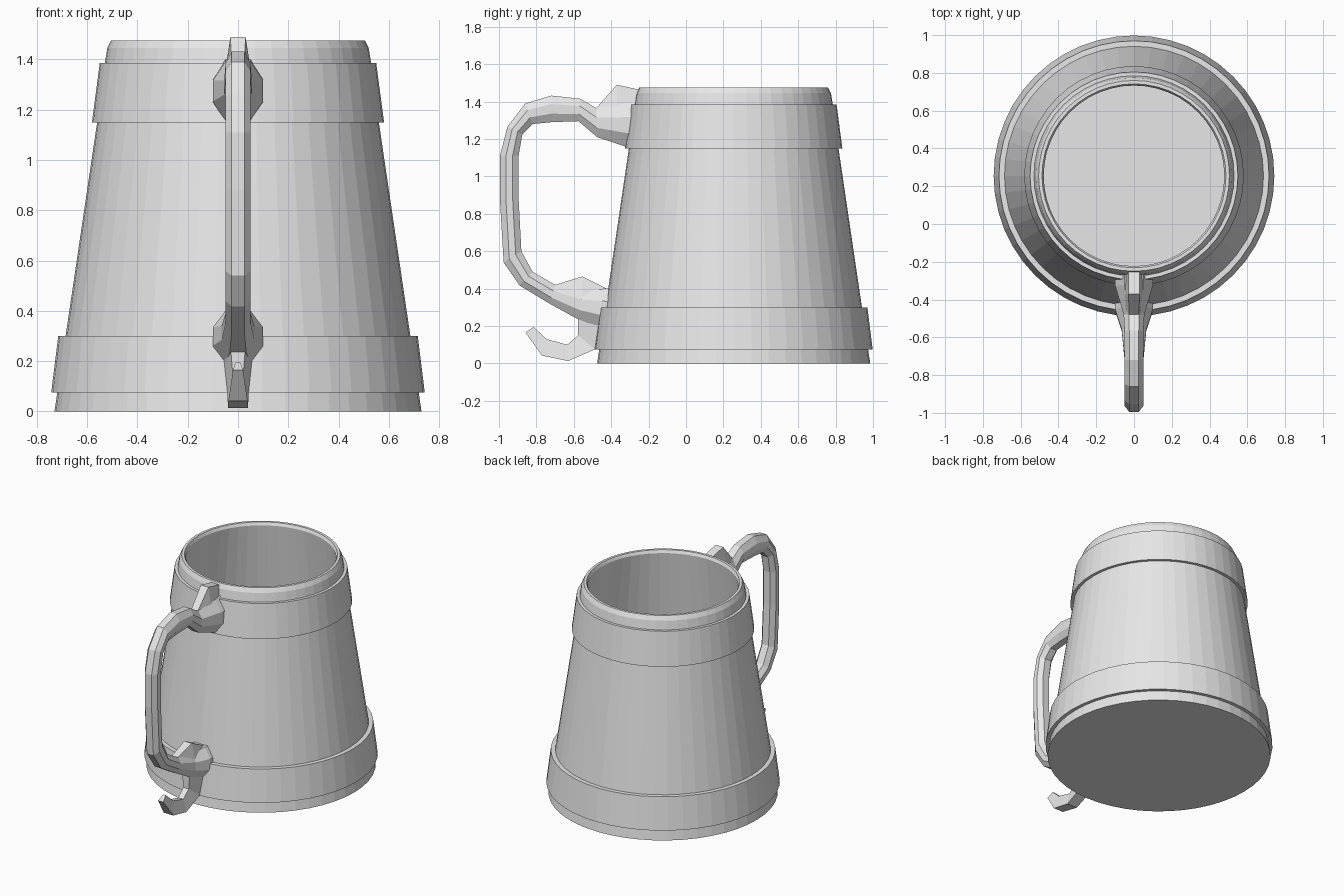
import bpy, bmesh, math

if "Cube" in bpy.data.objects:
    bpy.data.objects.remove(bpy.data.objects["Cube"])

CY = 0.255      # mug axis in y
SIDES = 48

grey = bpy.data.materials.new("plain_grey")
grey.diffuse_color = (0.8, 0.8, 0.8, 1)
grey.use_nodes = True
grey.node_tree.nodes["Principled BSDF"].inputs["Base Color"].default_value = grey.diffuse_color


def finish(bm, name):
    bmesh.ops.recalc_face_normals(bm, faces=bm.faces)
    mesh = bpy.data.meshes.new(name)
    bm.to_mesh(mesh)
    bm.free()
    mesh.materials.append(grey)
    obj = bpy.data.objects.new(name, mesh)
    bpy.context.collection.objects.link(obj)
    return obj


def skin(bm, rings, closed=False):
    """Bridge consecutive rings of vertices with quads."""
    pairs = list(zip(rings, rings[1:]))
    if closed:
        pairs.append((rings[-1], rings[0]))
    for a, b in pairs:
        n = len(a)
        for i in range(n):
            j = (i + 1) % n
            bm.faces.new((a[i], a[j], b[j], b[i]))


def lathe(name, profile, closed=False):
    """Turn (radius, z) points around the mug axis."""
    bm = bmesh.new()
    rings = []
    for r, z in profile:
        rings.append([bm.verts.new((r * math.cos(2 * math.pi * i / SIDES),
                                    CY + r * math.sin(2 * math.pi * i / SIDES), z))
                      for i in range(SIDES)])
    skin(bm, rings, closed)
    if not closed:
        bm.faces.new(rings[0])
        bm.faces.new(rings[-1])
    return finish(bm, name)


def loft(name, sections, shape):
    """Sections are (outer yz, inner yz, half width); shape is (width factor, t outer to inner)."""
    bm = bmesh.new()
    rings = []
    for (oy, oz), (iy, iz), w in sections:
        half = [(k * w, oy + (iy - oy) * t, oz + (iz - oz) * t) for k, t in shape]
        ring = half + [(-x, y, z) for x, y, z in reversed(half)]
        rings.append([bm.verts.new(p) for p in ring])
    skin(bm, rings)
    bm.faces.new(rings[0])
    bm.faces.new(rings[-1])
    return finish(bm, name)


# Hollow tapered vessel with bevelled rim
lathe("mug_body", [(0.73, 0), (0.553, 1.2), (0.53, 1.385), (0.52, 1.445), (0.505, 1.475),
                   (0.487, 1.475), (0.478, 1.455), (0.67, 0.09)])

# Raised bands
lathe("lower_band", [(0.70, 0.075), (0.743, 0.075), (0.715, 0.30), (0.67, 0.30)], True)
lathe("upper_band", [(0.54, 1.15), (0.581, 1.15), (0.55, 1.385), (0.515, 1.385)], True)

# Octagonal handle, from top mount to bottom mount
OCT = [(0.5, 0), (1, 0.32), (1, 0.68), (0.5, 1)]
loft("handle", [
    ((-0.27, 1.40), (-0.30, 1.15), 0.10),
    ((-0.325, 1.39), (-0.325, 1.16), 0.10),
    ((-0.48, 1.365), (-0.475, 1.21), 0.055),
    ((-0.565, 1.415), (-0.575, 1.295), 0.05),
    ((-0.72, 1.432), (-0.72, 1.29), 0.05),
    ((-0.86, 1.39), (-0.82, 1.28), 0.05),
    ((-0.955, 1.265), (-0.875, 1.225), 0.05),
    ((-0.995, 1.11), (-0.895, 1.11), 0.05),
    ((-0.995, 0.88), (-0.895, 0.88), 0.05),
    ((-0.975, 0.54), (-0.88, 0.60), 0.05),
    ((-0.89, 0.417), (-0.82, 0.49), 0.05),
    ((-0.73, 0.32), (-0.70, 0.42), 0.05),
    ((-0.575, 0.235), (-0.55, 0.39), 0.065),
    ((-0.47, 0.195), (-0.44, 0.40), 0.10),
    ((-0.43, 0.18), (-0.40, 0.40), 0.10),
], OCT)

# Pointed thumb spurs on the two mounts, narrow at the crest
SPUR = [(0.5, 0), (1, 1)]
loft("upper_spur", [((-0.48, 1.365), (-0.48, 1.30), 0.05),
                    ((-0.37, 1.49), (-0.37, 1.30), 0.06),
                    ((-0.255, 1.465), (-0.265, 1.30), 0.06)], SPUR)
loft("lower_spur", [((-0.70, 0.42), (-0.70, 0.37), 0.045),
                    ((-0.555, 0.465), (-0.555, 0.33), 0.06),
                    ((-0.41, 0.393), (-0.40, 0.30), 0.06)], SPUR)

# Curled tail under the handle, wider on its outer side
CURL = [(1, 0), (0.5, 1)]
loft("handle_curl", [
    ((-0.45, 0.26), (-0.575, 0.28), 0.06),
    ((-0.47, 0.195), (-0.577, 0.23), 0.055),
    ((-0.487, 0.075), (-0.577, 0.15), 0.042),
    ((-0.63, 0.013), (-0.635, 0.10), 0.04),
    ((-0.77, 0.042), (-0.745, 0.13), 0.038),
    ((-0.858, 0.165), (-0.815, 0.195), 0.02),
], CURL)
